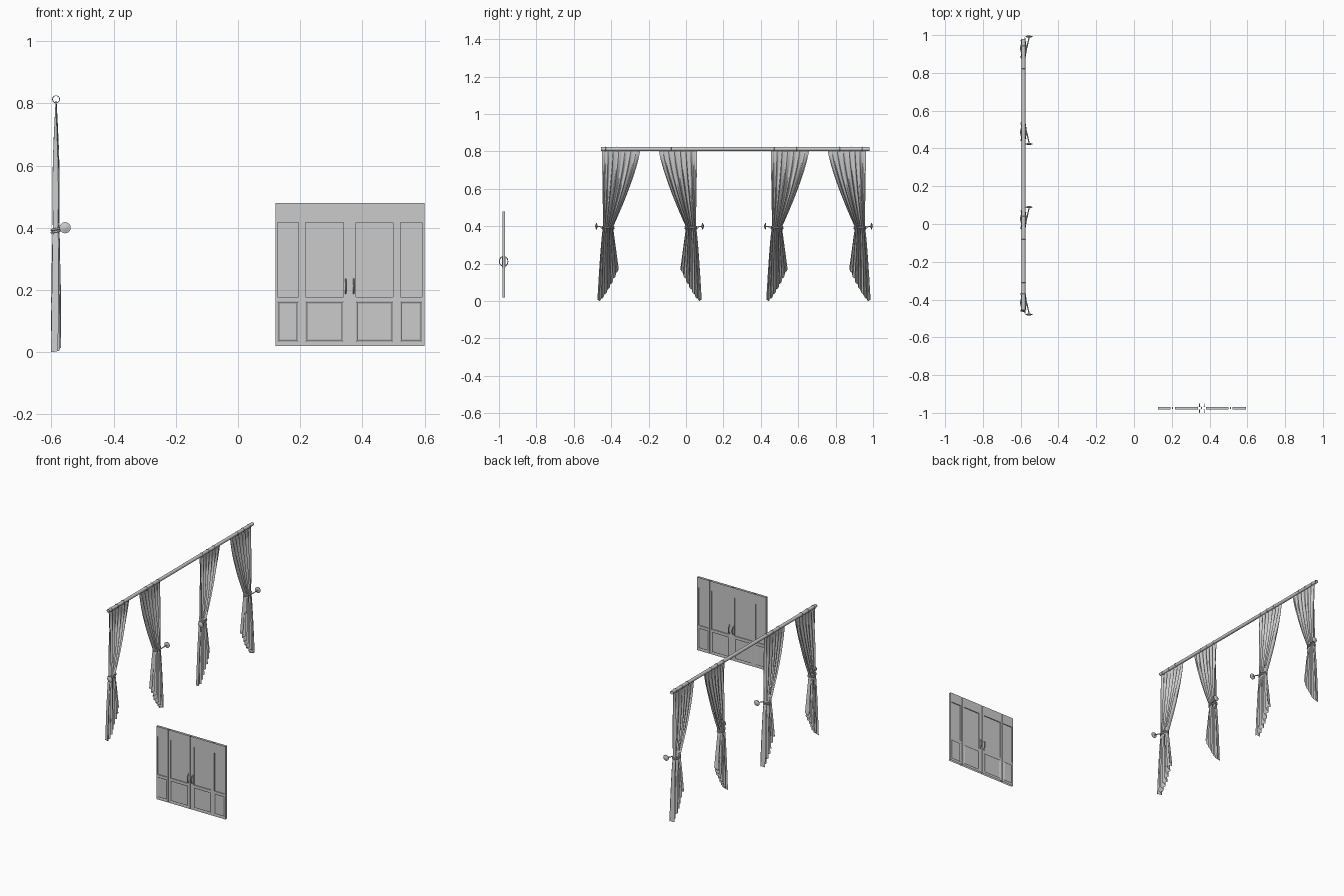
import bpy, bmesh
from math import sin, cos, pi
from mathutils import Vector, Matrix

if "Cube" in bpy.data.objects:
    bpy.data.objects.remove(bpy.data.objects["Cube"])

X0 = -0.585          # plane of the curtains
YM, STEP = -0.195, 0.903   # mirror line of the first pair, spacing of pairs
YD = -0.975          # plane of the doors


def to_object(name, bm, smooth=True):
    me = bpy.data.meshes.new(name)
    bm.to_mesh(me)
    bm.free()
    ob = bpy.data.objects.new(name, me)
    bpy.context.collection.objects.link(ob)
    if smooth:
        bpy.ops.object.select_all(action='DESELECT')
        ob.select_set(True)
        bpy.context.view_layer.objects.active = ob
        bpy.ops.object.shade_smooth_by_angle(angle=0.9)
    return ob


def sheet(bm, fn, nu, nv, wrap=False):
    cols = nu if wrap else nu + 1
    g = [[bm.verts.new(fn(i / nu, j / nv)) for i in range(cols)] for j in range(nv + 1)]
    for j in range(nv):
        for i in range(nu):
            k = (i + 1) % cols
            bm.faces.new((g[j][i], g[j][k], g[j + 1][k], g[j + 1][i]))


def tube(name, pts, r, closed=False):
    cu = bpy.data.curves.new(name, 'CURVE')
    cu.dimensions = '3D'
    cu.bevel_depth, cu.bevel_resolution = r, 2
    cu.use_fill_caps = not closed
    sp = cu.splines.new('POLY')
    sp.points.add(len(pts) - 1)
    for p, c in zip(sp.points, pts):
        p.co = (*c, 1)
    sp.use_cyclic_u = closed
    sp.use_smooth = True
    ob = bpy.data.objects.new(name, cu)
    bpy.context.collection.objects.link(ob)
    return ob


def box(bm, lo, hi):
    lo, hi = Vector(lo), Vector(hi)
    bmesh.ops.create_cube(bm, size=1, matrix=Matrix.Translation((lo + hi) / 2)
                          @ Matrix.Diagonal((*(hi - lo), 1)))


# Draped panel: gathered at the tie, flaring to a slanted hem
def drape(u, v):
    if v < 0.6:
        t = v / 0.6
        z = 0.808 - 0.412 * t
        a, b = -0.45 + 0.007 * t, -0.245 - 0.145 * t ** 1.3
        amp = 0.0015 + 0.0095 * sin(pi * min(1, t * 1.15) * 0.62)
    else:
        t = (v - 0.6) / 0.4
        hem = 0.17 * max(0, (u - 0.12) / 0.88) ** 1.25 + 0.003 * (1 + sin(14 * pi * u))
        z = 0.396 + (hem - 0.396) * t
        a, b = -0.443 - 0.031 * t ** 0.7, -0.39 + 0.03 * t
        amp = 0.0095 + 0.006 * t ** 0.6
    w = 14 * pi * u + 0.7 * sin(5 * u + 3 * v)
    x = X0 + amp * (sin(w) + 0.18 * sin(2.3 * w + 1)) * 0.9
    y = a + (b - a) * u + (b - a) * 0.022 * cos(w + 0.5) * sin(pi * u)
    return x, y, z


for pair in range(2):
    for flip in range(2):
        def place(p):
            y = 2 * YM - p[1] if flip else p[1]
            return Vector((p[0], y + STEP * pair, p[2]))
        # curtain cloth
        bm = bmesh.new()
        sheet(bm, lambda u, v: place(drape(u, v)), 112, 50)
        to_object("curtain", bm)
        # tie cords round the gathered cloth
        for z in (0.388, 0.396):
            tube("tie_band", [place((X0 + 0.0145 * cos(k * pi / 12),
                                     -0.417 + 0.032 * sin(k * pi / 12), z + 0.003 * cos(k * pi / 12)))
                              for k in range(24)], 0.0035, True)
        # holdback arm
        tube("holdback_arm", [place(p) for p in (
            (-0.572, -0.41, 0.394), (-0.566, -0.425, 0.392), (-0.562, -0.445, 0.394),
            (-0.558, -0.462, 0.398), (-0.555, -0.478, 0.4))], 0.003)
        # holdback rosette, lathed round the y axis
        prof = [(0, -0.474), (0.008, -0.474), (0.013, -0.476), (0.018, -0.477),
                (0.018, -0.481), (0.012, -0.482), (0.007, -0.485), (0, -0.4855)]

        def rosette(u, v):
            r, y = prof[round(v * (len(prof) - 1))]
            return place((-0.556 + r * cos(2 * pi * u), y, 0.4 + r * sin(2 * pi * u)))
        bm = bmesh.new()
        sheet(bm, rosette, 20, len(prof) - 1, True)
        bmesh.ops.remove_doubles(bm, verts=bm.verts, dist=1e-5)
        bmesh.ops.recalc_face_normals(bm, faces=bm.faces)
        to_object("holdback_rosette", bm)
        # curtain rings
        for y in (-0.43, -0.37, -0.31):
            tube("curtain_ring", [place((X0 + 0.0115 * cos(k * pi / 12), y,
                                         0.813 + 0.0115 * sin(k * pi / 12)))
                                  for k in range(24)], 0.0012, True)

# Hollow curtain rod
bm = bmesh.new()
sheet(bm, lambda u, v: (X0 + 0.0105 * cos(2 * pi * u), -0.455 + 1.435 * v,
                        0.813 + 0.0105 * sin(2 * pi * u)), 24, 1, True)
to_object("curtain_rod", bm)


# Door leaf: framed opening above, sunk moulded panel below
def door_leaf(name, xs):
    zs = [0.02, 0.032, 0.162, 0.177, 0.417, 0.479]
    h = 0.007
    bm = bmesh.new()
    sunk = []
    for s in (-1, 1):
        g = [[bm.verts.new((x, YD + s * h, z)) for x in xs] for z in zs]
        for j in range(5):
            for i in range(3):
                if (i, j) == (1, 3):
                    continue
                q = [g[j][i], g[j][i + 1], g[j + 1][i + 1], g[j + 1][i]]
                f = bm.faces.new(q if s < 0 else q[::-1])
                if (i, j) == (1, 1):
                    sunk.append(f)
    bm.normal_update()
    for f in sunk:
        bmesh.ops.inset_region(bm, faces=[f], thickness=0.006, depth=-0.002)
        bmesh.ops.inset_region(bm, faces=[f], thickness=0.005, depth=0.0015)

    def quad(*pts):
        bm.faces.new([bm.verts.new(p) for p in pts])
    y0, y1 = YD - h, YD + h
    a, b, c, d = xs[1], xs[2], zs[3], zs[4]
    # leaf sides and opening reveals
    for x, lo, hi in ((xs[0], zs[0], zs[-1]), (xs[3], zs[0], zs[-1]), (a, c, d), (b, c, d)):
        quad((x, y0, lo), (x, y1, lo), (x, y1, hi), (x, y0, hi))
    for z in (c, d):
        quad((a, y0, z), (b, y0, z), (b, y1, z), (a, y1, z))
    # glass pane
    box(bm, (a, YD - 0.0015, c), (b, YD + 0.0015, d))
    to_object(name, bm, False)


door_leaf("side_panel_left", [0.12, 0.127, 0.194, 0.202])
door_leaf("door_left", [0.206, 0.217, 0.339, 0.355])
door_leaf("door_right", [0.359, 0.38, 0.499, 0.509])
door_leaf("side_panel_right", [0.513, 0.522, 0.592, 0.6])

# Mullions between the leaves
bm = bmesh.new()
for x in (0.204, 0.357, 0.511):
    box(bm, (x - 0.0018, YD - 0.005, 0.02), (x + 0.0018, YD + 0.005, 0.479))
to_object("mullions", bm, False)

# Door handles on both faces: back plate and bowed grip
for x in (0.346, 0.372):
    for s in (-1, 1):
        bm = bmesh.new()
        ys = sorted((YD + s * 0.007, YD + s * 0.0095))
        box(bm, (x - 0.005, ys[0], 0.18), (x + 0.005, ys[1], 0.242))
        to_object("handle_plate", bm, False)
        tube("handle_grip", [(x, YD + s * (0.008 + 0.0145 * sin(pi * k / 10)),
                              0.212 - 0.023 * cos(pi * k / 10)) for k in range(11)], 0.0025)
